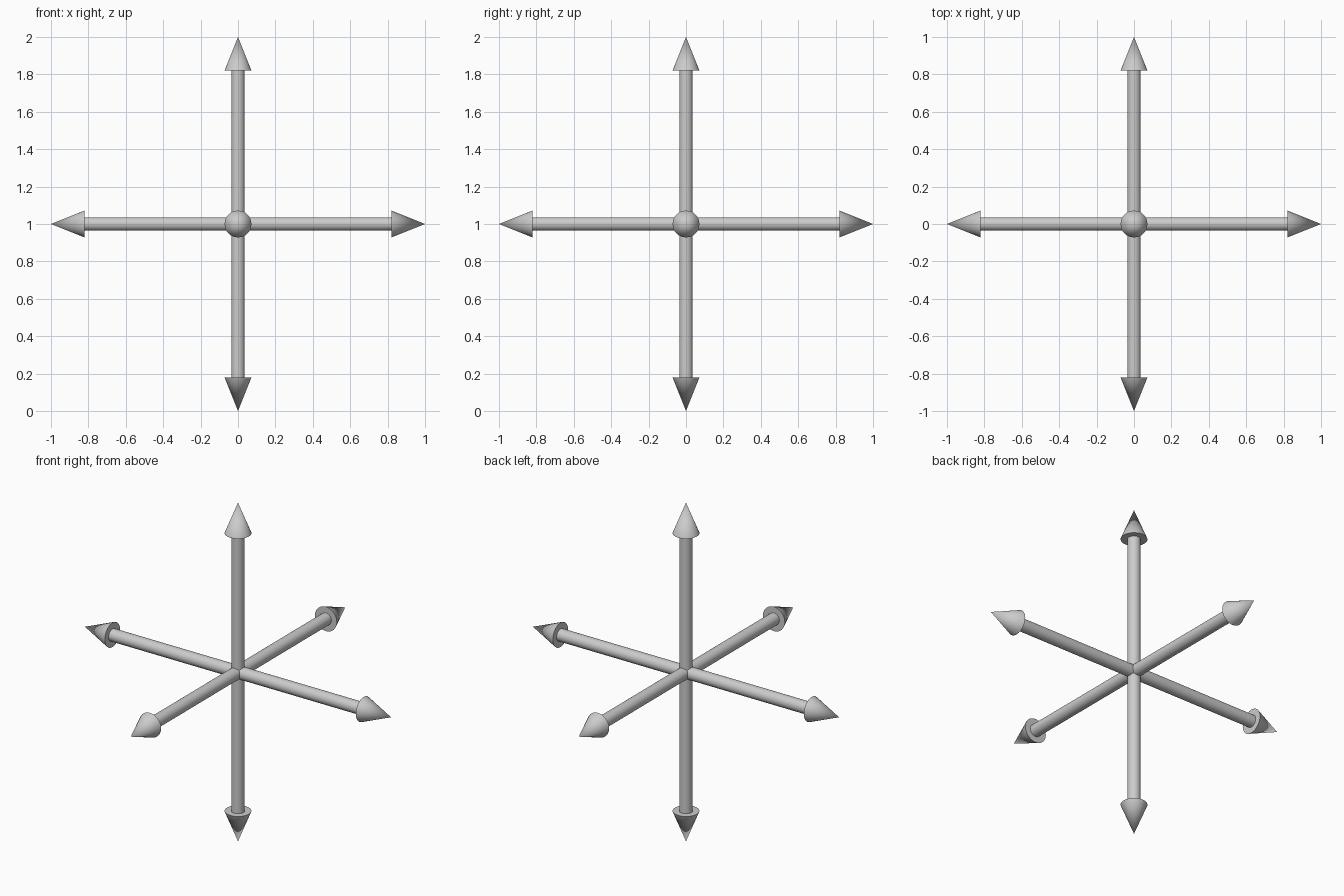
import bpy
from mathutils import Vector

if "Cube" in bpy.data.objects:
    bpy.data.objects.remove(bpy.data.objects["Cube"])

CENTRE = Vector((0, 0, 1))
REACH, HEAD_BASE = 1.0, 0.82
SHAFT_R, HEAD_R, SIDES = 0.036, 0.072, 24


def finish(name):
    obj = bpy.context.object
    obj.name = name
    bpy.ops.object.transform_apply(location=False, rotation=True, scale=True)
    bpy.ops.object.shade_smooth_by_angle()


for axis, d in {"x": Vector((1, 0, 0)), "y": Vector((0, 1, 0)), "z": Vector((0, 0, 1))}.items():
    # one shaft right through the centre
    bpy.ops.mesh.primitive_cylinder_add(
        vertices=SIDES, radius=SHAFT_R, depth=2 * HEAD_BASE, location=CENTRE,
        rotation=d.to_track_quat('Z', 'Y').to_euler())
    finish(f"shaft_{axis}")
    # pointed head at each end
    for sign, side in ((1, "plus"), (-1, "minus")):
        v = d * sign
        bpy.ops.mesh.primitive_cone_add(
            vertices=SIDES, radius1=HEAD_R, radius2=0, depth=REACH - HEAD_BASE,
            location=CENTRE + v * (REACH + HEAD_BASE) / 2,
            rotation=v.to_track_quat('Z', 'Y').to_euler())
        finish(f"arrow_head_{axis}_{side}")
